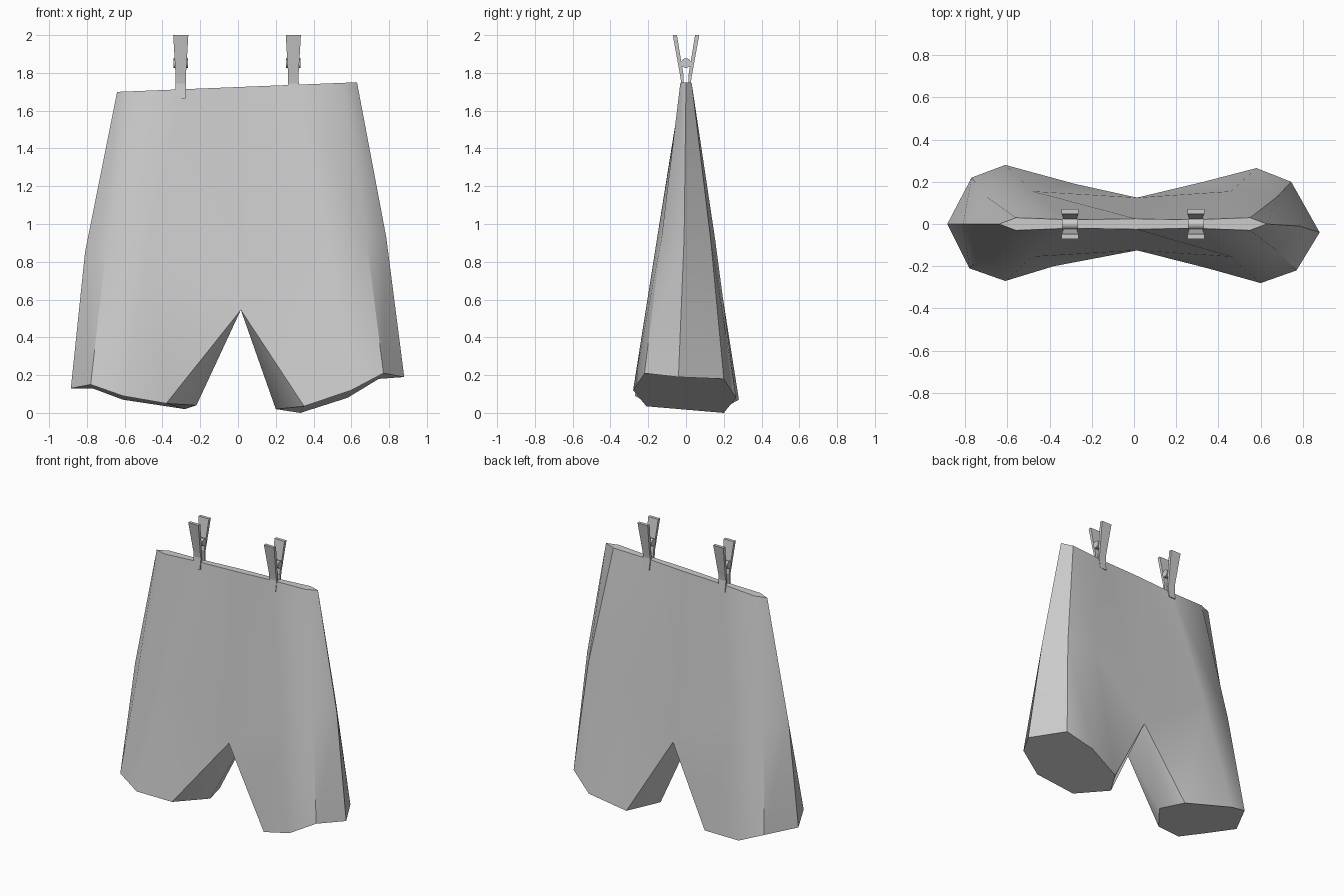
import bpy, math

if "Cube" in bpy.data.objects:
    bpy.data.objects.remove(bpy.data.objects["Cube"])


def make(name, verts, faces, smooth=None):
    me = bpy.data.meshes.new(name)
    me.from_pydata(verts, [], faces)
    ob = bpy.data.objects.new(name, me)
    bpy.context.collection.objects.link(ob)
    bpy.ops.object.select_all(action='DESELECT')
    ob.select_set(True)
    bpy.context.view_layer.objects.active = ob
    bpy.ops.object.mode_set(mode='EDIT')
    bpy.ops.mesh.select_all(action='SELECT')
    bpy.ops.mesh.normals_make_consistent(inside=False)
    bpy.ops.object.mode_set(mode='OBJECT')
    if smooth:
        bpy.ops.object.shade_smooth_by_angle(angle=math.radians(smooth))
    return ob


# Shorts: flattened waist ring and mid ring, each left, front x5, right, back x5
half_waist = [(-.56, .03), (-.3, .02), (.01, .025), (.28, .02), (.55, .03)]
half_mid = [(-.7, .13), (-.48, .155), (.02, .07), (.46, .155), (.68, .13)]


def ring(left, half, right, height):
    pts = [left] + [(x, -y) for x, y in half] + [right]
    pts += [(x, y) for x, y in reversed(half)]
    return [(x, y, height(x)) for x, y in pts]


verts = ring((-.64, 0), half_waist, (.63, 0), lambda x: 1.725 + .04 * x)
verts += ring((-.81, 0), half_mid, (.785, -.01), lambda x: .89 + .05 * x)
# Crotch, front and back
verts += [(.015, -.125, .545), (.015, .125, .545)]
# Leg hems: outer, front x3, inner, back x3
verts += [(-.885, 0, .13), (-.78, -.21, .15), (-.61, -.27, .09), (-.38, -.2, .05),
          (-.22, 0, .04), (-.28, .19, .02), (-.61, .28, .07), (-.77, .22, .13)]
verts += [(.88, -.04, .19), (.77, -.22, .21), (.6, -.28, .12), (.35, -.21, .035),
          (.2, 0, .02), (.33, .2, 0), (.58, .265, .08), (.745, .2, .18)]

faces = [tuple(range(12))]
faces += [(i, (i + 1) % 12, 12 + (i + 1) % 12, 12 + i) for i in range(12)]
CF, CB = 24, 25
# For each leg: hem start, then mid ring outer, front and back indices
for h, outer, front, back in ((26, 12, (13, 14, 15), (23, 22, 21)),
                              (34, 18, (17, 16, 15), (19, 20, 21))):
    for (m1, m2, mc), (h1, h2, h3), c in ((front, (h + 1, h + 2, h + 3), CF),
                                          (back, (h + 7, h + 6, h + 5), CB)):
        faces += [(outer, m1, h1, h), (m1, m2, h2, h1), (m2, h3, h2),
                  (m2, mc, c, h3), (c, h + 4, h3)]
    faces += [(CF, CB, h + 4), tuple(range(h, h + 8))]
make("shorts", verts, faces, 40)

# Clothes pegs: height, half width, outer y, inner y of one prong
prong = [(2.0, .04, .07, .048), (1.78, .027, .03, .012),
         (1.745, .029, .025, .012), (1.665, .026, .034, .02)]
for side, cx in (("left", -.303), ("right", .293)):
    for face, s in (("front", -1), ("back", 1)):
        pv, pf = [], []
        for z, w, yo, yi in prong:
            pv += [(cx - w, s * yo, z), (cx + w, s * yo, z),
                   (cx + w, s * yi, z), (cx - w, s * yi, z)]
        for k in range(0, 4 * (len(prong) - 1), 4):
            pf += [(k + j, k + (j + 1) % 4, k + 4 + (j + 1) % 4, k + 4 + j)
                   for j in range(4)]
        pf += [(0, 1, 2, 3), tuple(range(len(pv) - 4, len(pv)))]
        make(f"{side}_peg_{face}_prong", pv, pf)
    # Spring between the prongs
    bpy.ops.mesh.primitive_cylinder_add(vertices=8, radius=.027, depth=.076,
                                        location=(cx, 0, 1.852),
                                        rotation=(0, math.pi / 2, 0))
    bpy.context.object.name = f"{side}_peg_spring"
    bpy.ops.object.shade_smooth_by_angle(angle=math.radians(50))
